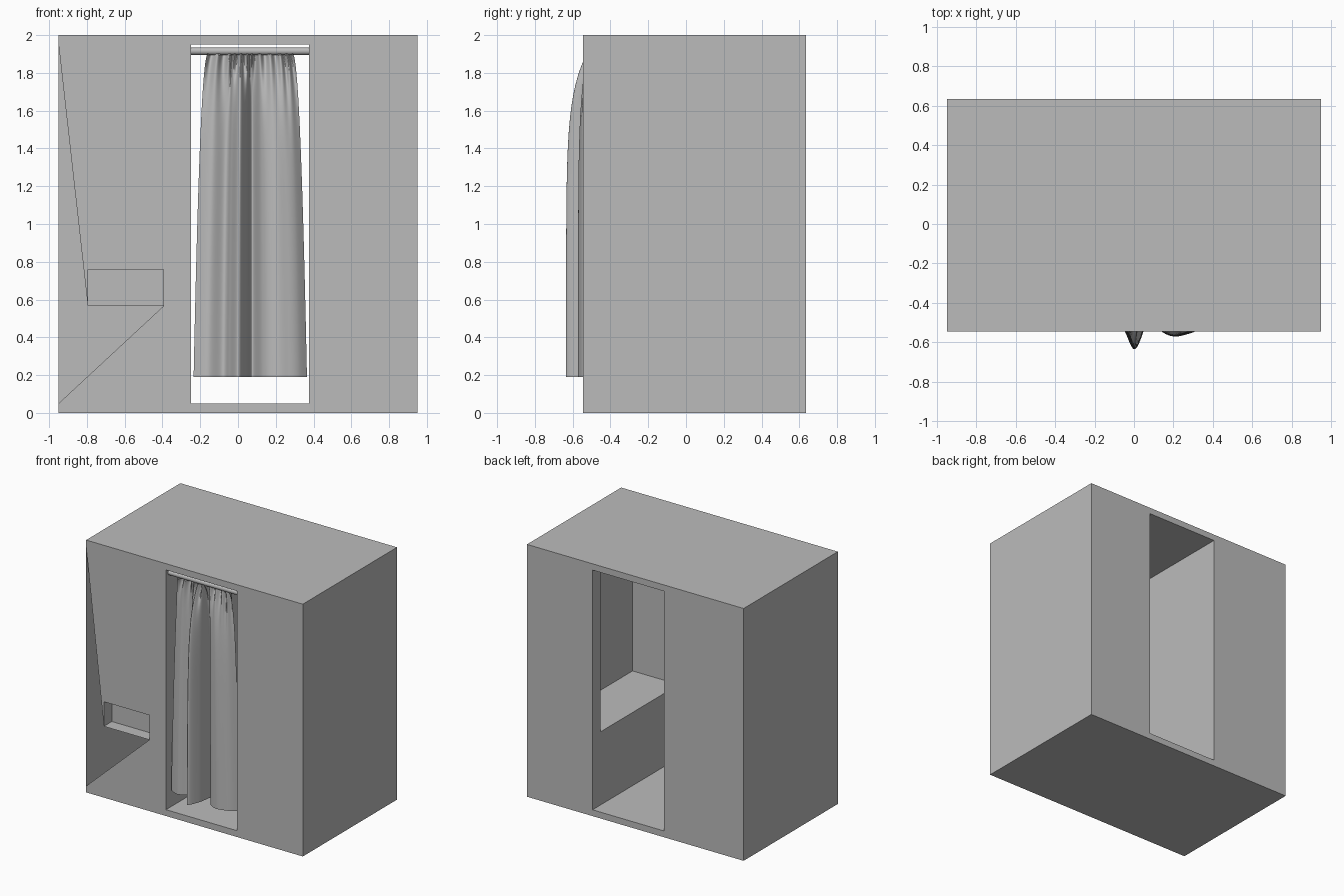
import bpy, bmesh, math

cube = bpy.data.objects.get("Cube")
if cube:
    bpy.data.objects.remove(cube, do_unlink=True)

grey = bpy.data.materials.new("plain_grey")
grey.use_nodes = True
COLOUR = (0.5, 0.5, 0.5, 1)
grey.diffuse_color = COLOUR
grey.node_tree.nodes["Principled BSDF"].inputs["Base Color"].default_value = COLOUR

# Main dimensions
L, R, F, B = -0.95, 0.95, -0.545, 0.635      # outer shell
DL, DR = -0.25, 0.375                        # doorway sides
Z0, Z1, TOP = 0.05, 1.95, 2.0                # floor, ceiling, roof
WALL, SEAT_Z, SEAT_X = 0.1, 0.63, 0.78       # wall depth and seat recess
SL, SR, SB, ST = -0.795, -0.395, 0.565, 0.76  # delivery slot


def finish(name, bm):
    mesh = bpy.data.meshes.new(name)
    bm.to_mesh(mesh)
    bm.free()
    mesh.materials.append(grey)
    obj = bpy.data.objects.new(name, mesh)
    bpy.context.collection.objects.link(obj)
    return obj


def panel(bm, axis, at, us, vs, facing):
    """Rectangle across one axis; us and vs are ranges along the other two."""
    corners = []
    for u, v in ((us[0], vs[0]), (us[1], vs[0]), (us[1], vs[1]), (us[0], vs[1])):
        p = [u, v]
        p.insert(axis, at)
        corners.append(bm.verts.new(p))
    face = bm.faces.new(corners)
    face.normal_update()
    if face.normal[axis] * facing < 0:
        face.normal_flip()


def slab(name, z0, z1):
    bm = bmesh.new()
    for z, s in ((z0, -1), (z1, 1)):
        panel(bm, 2, z, (L, R), (F, B), s)
    for x, s in ((L, -1), (R, 1)):
        panel(bm, 0, x, (F, B), (z0, z1), s)
    for y, s in ((F, -1), (B, 1)):
        panel(bm, 1, y, (L, R), (z0, z1), s)
    bmesh.ops.remove_doubles(bm, verts=bm.verts, dist=0.0001)
    return finish(name, bm)


slab("floor_slab", 0, Z0)
slab("roof_slab", Z1, TOP)

# Outer walls between the slabs
height = (Z0, Z1)
bm = bmesh.new()
panel(bm, 0, L, (F, B), height, -1)
panel(bm, 0, R, (F, B), height, 1)
panel(bm, 1, B, (L, DL), height, 1)
panel(bm, 1, B, (DR, R), height, 1)
panel(bm, 1, F, (DR, R), height, -1)
# Front panel left open beside and below the slot
outline = [(L, Z0), (DL, Z0), (DL, Z1), (L, Z1), (SL, SB), (SL, ST), (SR, ST), (SR, SB)]
bm.faces.new([bm.verts.new((x, F, z)) for x, z in outline])
finish("outer_walls", bm)

# Recessed delivery slot
bm = bmesh.new()
deep = (F, F + WALL)
panel(bm, 0, SL, deep, (SB, ST), 1)
panel(bm, 0, SR, deep, (SB, ST), -1)
panel(bm, 2, SB, (SL, SR), deep, 1)
panel(bm, 2, ST, (SL, SR), deep, -1)
panel(bm, 1, F + WALL, (SL, SR), (SB, ST), -1)
finish("delivery_slot", bm)

# Cabin interior: partition, door jambs and seat recess
bm = bmesh.new()
inside = (F + WALL, B - WALL)
upper = (SEAT_Z, Z1)
panel(bm, 0, DL, (F, B), height, 1)
panel(bm, 0, DR, (F, B), (Z0, SEAT_Z), -1)
panel(bm, 0, DR, (F, inside[0]), upper, -1)
panel(bm, 0, DR, (inside[1], B), upper, -1)
panel(bm, 2, SEAT_Z, (DR, SEAT_X), inside, 1)
panel(bm, 0, SEAT_X, inside, upper, -1)
panel(bm, 1, inside[0], (DR, SEAT_X), upper, 1)
panel(bm, 1, inside[1], (DR, SEAT_X), upper, -1)
finish("cabin_interior", bm)

# Curtain rod
bpy.ops.mesh.primitive_cylinder_add(vertices=24, radius=0.02, depth=DR - DL,
                                    location=((DL + DR) / 2, -0.5, 1.915),
                                    rotation=(0, math.pi / 2, 0))
rod = bpy.context.object
rod.name = "curtain_rod"
rod.data.materials.append(grey)
bpy.ops.object.shade_smooth_by_angle()

# Curtain: hem profile (x, y) gathered into small pleats at the rod
HEM = [(-0.235, -0.5), (-0.16, -0.53), (-0.08, -0.5), (-0.045, -0.55), (0.0, -0.635),
       (0.045, -0.55), (0.075, -0.42), (0.13, -0.53), (0.2, -0.57), (0.27, -0.56),
       (0.32, -0.54), (0.365, -0.5)]
MID, ROD_Y, HEM_Z, HEAD_Z = 0.065, -0.5, 0.19, 1.905


def hem_point(s):
    """Smooth curve through the hem profile, s from 0 to 1."""
    n = len(HEM) - 1
    i = min(int(s * n), n - 1)
    t = s * n - i
    a, b, c, d = (HEM[min(max(i + k, 0), n)] for k in (-1, 0, 1, 2))
    return [0.5 * (2 * q + (r - p) * t + (2 * p - 5 * q + 4 * r - w) * t * t
                   + (3 * q - p - 3 * r + w) * t ** 3) for p, q, r, w in zip(a, b, c, d)]


COLS, ROWS, PLEATS = 132, 40, 11
bm = bmesh.new()
grid = []
for j in range(ROWS + 1):
    t = (j / ROWS) ** 1.8
    spread = 0.74 + 0.26 * t ** 0.45
    fold = 1 - math.exp(-9 * t)
    row = []
    for i in range(COLS + 1):
        s = i / COLS
        x, y = hem_point(s)
        wave = math.cos(2 * math.pi * PLEATS * s)
        pleat = -0.024 * wave * math.exp(-14 * t)
        z = HEAD_Z + (HEM_Z - HEAD_Z) * t - 0.006 * (1 + wave) * (j == 0)
        row.append(bm.verts.new((MID + (x - MID) * spread,
                                 ROD_Y + (y - ROD_Y) * fold + pleat, z)))
    grid.append(row)
for r0, r1 in zip(grid, grid[1:]):
    for i in range(COLS):
        bm.faces.new((r0[i], r1[i], r1[i + 1], r0[i + 1]))
for f in bm.faces:
    f.smooth = True
finish("curtain", bm)
